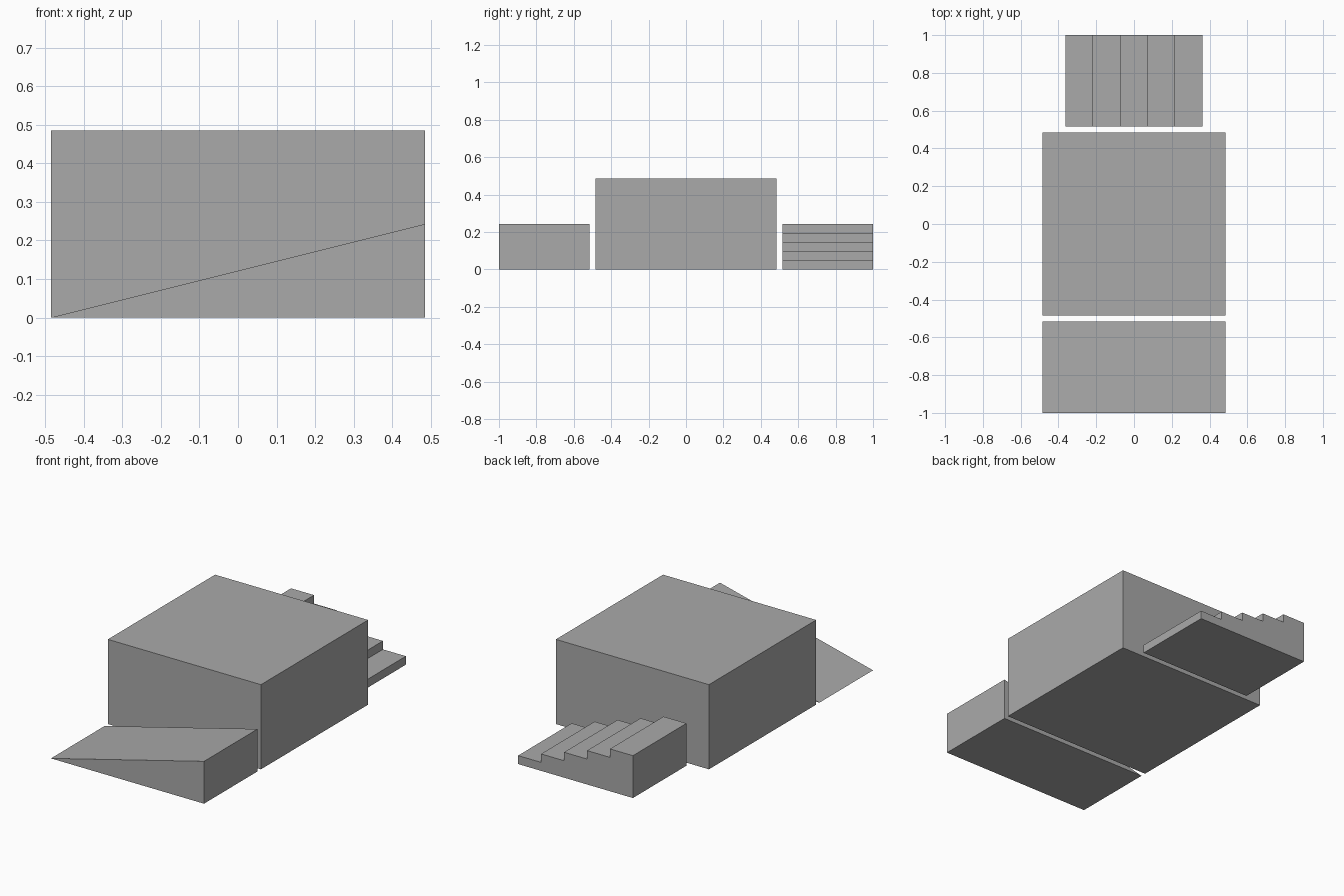
import bpy
import bmesh

cube = bpy.data.objects.get("Cube")
if cube:
    bpy.data.objects.remove(cube, do_unlink=True)

GREY = (0.4, 0.4, 0.4, 1)
grey = bpy.data.materials.new("plain grey")
grey.use_nodes = True
grey.diffuse_color = GREY
grey.node_tree.nodes["Principled BSDF"].inputs["Base Color"].default_value = GREY

HALF = 0.485           # half the block's width, and its full height
GAP = 0.03             # space between neighbouring parts
STEPS = 5


def extrude_profile(name, profile, y_front, y_back):
    """Solid made by sweeping an (x, z) outline along y."""
    bm = bmesh.new()
    face = bm.faces.new([bm.verts.new((x, y_front, z)) for x, z in profile])
    swept = bmesh.ops.extrude_face_region(bm, geom=[face])["geom"]
    moved = [v for v in swept if isinstance(v, bmesh.types.BMVert)]
    bmesh.ops.translate(bm, verts=moved, vec=(0, y_back - y_front, 0))
    bmesh.ops.recalc_face_normals(bm, faces=bm.faces)
    mesh = bpy.data.meshes.new(name)
    bm.to_mesh(mesh)
    bm.free()
    mesh.materials.append(grey)
    obj = bpy.data.objects.new(name, mesh)
    bpy.context.collection.objects.link(obj)
    return obj


# Central block
extrude_profile("main_block",
                [(-HALF, 0), (HALF, 0), (HALF, HALF), (-HALF, HALF)],
                -HALF, HALF)

# Ramp along the front, rising towards the left side
extrude_profile("ramp",
                [(-HALF, 0), (HALF, 0), (HALF, HALF / 2)],
                -1, -HALF - GAP)

# Stairs along the back, rising towards the right side
stair_half = HALF * 0.75
tread = 2 * stair_half / STEPS
riser = HALF / 2 / STEPS
outline = [(-stair_half, 0), (stair_half, 0)]
for i in range(STEPS):
    top = (i + 1) * riser
    outline.append((stair_half - i * tread, top))
    outline.append((stair_half - (i + 1) * tread, top))
extrude_profile("stairs", outline, HALF + GAP, 1)
